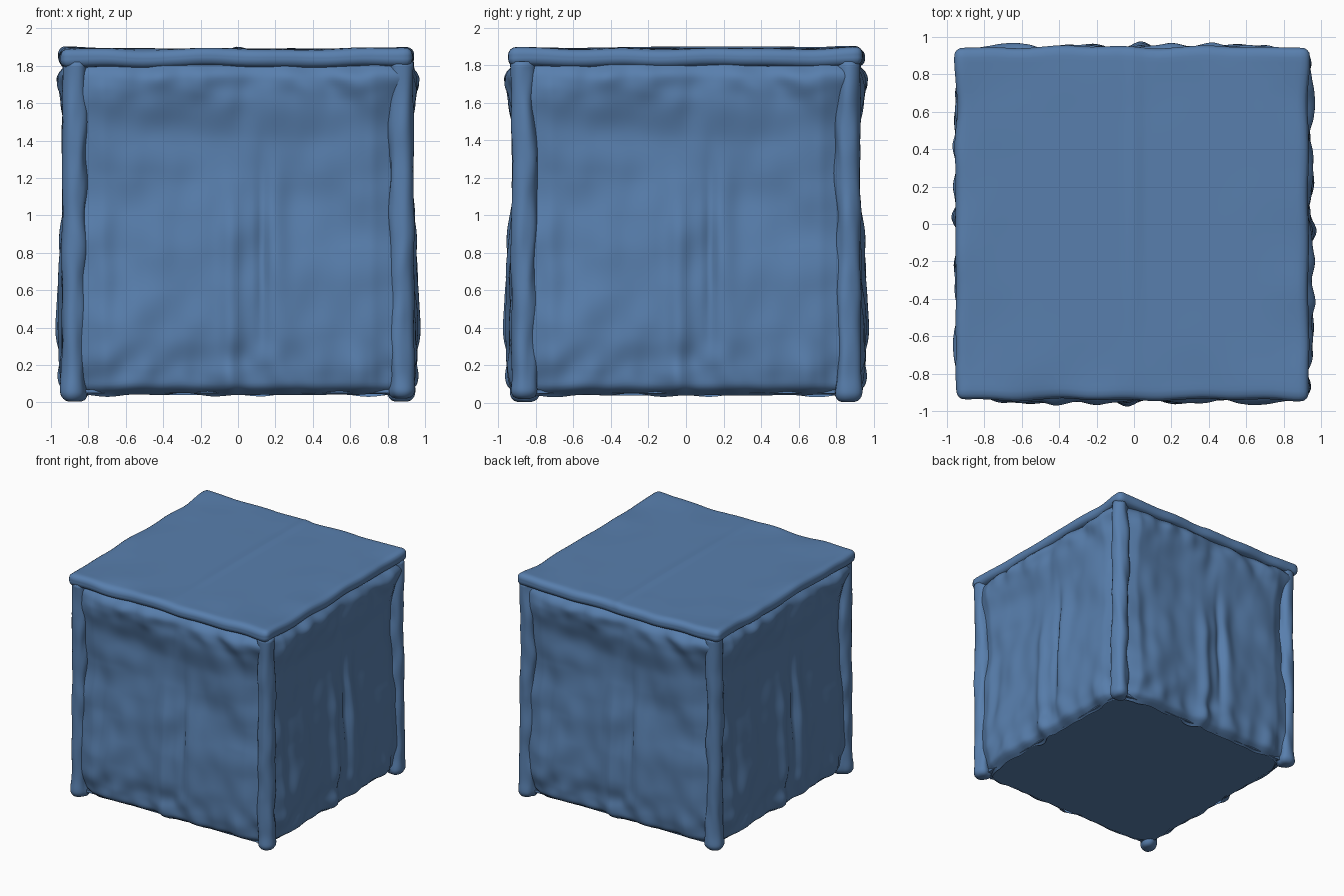
import bpy, bmesh, math
from mathutils import Vector, Matrix, noise

if "Cube" in bpy.data.objects:
    bpy.data.objects.remove(bpy.data.objects["Cube"])

mat = bpy.data.materials.new("muted blue")
mat.use_nodes = True
COLOR = (0.098, 0.212, 0.42, 1)
mat.diffuse_color = COLOR
mat.node_tree.nodes["Principled BSDF"].inputs["Base Color"].default_value = COLOR


def finish(bm, name, smooth=True):
    me = bpy.data.meshes.new(name)
    bm.to_mesh(me)
    bm.free()
    for p in me.polygons:
        p.use_smooth = smooth
    me.materials.append(mat)
    ob = bpy.data.objects.new(name, me)
    bpy.context.collection.objects.link(ob)


def bump(x, centre, width):
    return math.exp(-((x - centre) / width) ** 2)


def wob(x, y, z):
    return noise.noise(Vector((x, y, z)))


def wall_depth(u, z):
    # broad swells: a sagging roll under the lid and a belly low down
    roll = 1.73 + 0.04 * wob(u * 3, 1, 6)
    d = 0.895 + 0.060 * bump(z, roll, 0.10 if z > roll else 0.24)
    d += 0.052 * bump(z, 0.50, 0.45)
    # hollows below the roll
    d -= 0.025 * bump(u, -0.35, 0.28) * bump(z, 1.45, 0.13)
    d -= 0.018 * bump(u, 0.03, 0.07) * bump(z, 1.58, 0.15)
    # hanging folds either side of the middle
    hang = 1 / (1 + math.exp((z - 1.05) * 8))
    d += 0.032 * bump(u, -0.04, 0.055) * hang
    d -= 0.030 * bump(u, 0.13, 0.03) * bump(z, 0.78, 0.42)
    d += 0.030 * bump(u, 0.20, 0.07) * bump(z, 0.85, 0.5)
    d -= 0.022 * bump(u, -0.64, 0.06) * bump(z, 0.72, 0.33)
    # loose crumples, stronger towards the hem and the lid
    d += 0.026 * wob(u * 2.6, 3, z * 2.4) + 0.012 * wob(u * 6, 8, z * 5)
    edge = bump(z, 0.12, 0.2) + bump(z, 1.72, 0.12)
    d += 0.028 * edge * wob(u * 7, 5, z * 6)
    # ease in beside the posts, roll under at the hem and the lid
    d -= 0.045 * max(0, abs(u) - 0.72) / 0.15
    d -= 0.07 * bump(z, 0.03, 0.035)
    d -= 0.03 * bump(z, 1.83, 0.05)
    return d


# four draped walls, the same cloth turned round the middle
for i, side in enumerate(("front", "left", "back", "right")):
    bm = bmesh.new()
    bmesh.ops.create_grid(bm, x_segments=96, y_segments=110, size=1)
    for v in bm.verts:
        u = v.co.x * 0.87
        low = 0.040 + 0.025 * wob(u * 5, 2, 1)
        z = low + (1.83 - low) * (v.co.y + 1) / 2
        v.co = (u, -wall_depth(u, z), z)
    bm.transform(Matrix.Rotation(i * math.pi / 2, 4, 'Z'))
    finish(bm, side + "_wall")

# corner posts: lumpy rolls with a flared, rounded foot
RINGS, SIDES = 80, 24
for sx, x_name in ((-1, "right"), (1, "left")):
    for sy, y_name in ((-1, "front"), (1, "back")):
        bm = bmesh.new()
        foot = 0.005 if sx == sy else 0.022
        rows = []
        for k in range(RINGS + 1):
            z = foot + (1.82 - foot) * (k / RINGS) ** 1.3
            cx = sx * 0.874 + 0.010 * wob(sx, sy * 3, z * 2)
            cy = sy * 0.864 + 0.010 * wob(sx * 5, sy, z * 2)
            r = 0.066 + 0.008 * bump(z, 0.06, 0.06)
            close = min(1, (z - foot) / 0.05)
            r *= 0.45 + 0.55 * math.sqrt(1 - (1 - close) ** 2)
            row = []
            for j in range(SIDES):
                a = 2 * math.pi * j / SIDES
                c, s = math.cos(a), math.sin(a)
                # lumpier where the roll meets the walls
                inner = 1 - 0.35 * (c * sx + s * sy)
                q = r + 0.018 * inner * wob(c + sx * 4, s + sy * 4, z * 4.5)
                row.append(bm.verts.new((cx + q * c, cy + q * s, z)))
            rows.append(row)
        for lo, hi in zip(rows, rows[1:]):
            for j in range(SIDES):
                n = (j + 1) % SIDES
                bm.faces.new((lo[j], lo[n], hi[n], hi[j]))
        bm.faces.new(rows[0][::-1])
        bm.faces.new(rows[-1])
        finish(bm, y_name + "_" + x_name + "_post")

# lid: a rounded slab with a soft piped rim and a centre crease
bm = bmesh.new()
bmesh.ops.create_cube(bm, size=2)
bmesh.ops.subdivide_edges(bm, edges=bm.edges, cuts=69, use_grid_fill=True)
half, r = Vector((0.943, 0.943, 0.049)), 0.045
for v in bm.verts:
    p = Vector([c * h for c, h in zip(v.co, half)])
    core = Vector([max(-h + r, min(h - r, c)) for c, h in zip(p, half)])
    p = core + (p - core).normalized() * r
    rim = max(abs(p.x), abs(p.y)) / 0.943
    p.x += 0.018 * wob(p.y * 4, p.x, 1) * rim - 0.010
    p.y += 0.018 * wob(p.x * 4, p.y, 7) * rim + 0.004
    lift = 0.016 * wob(p.x * 3, p.y * 3, 4) * rim ** 4
    if p.z > 0:
        lift += 0.012 * bump(p.x, 0, 0.03) * bump(p.y, 0.25, 0.75)
        lift += 0.010 * (abs(p.x * p.y) / 0.88) ** 4
    p.z += 1.842 + lift
    v.co = p
finish(bm, "lid")

# flat base closing the underside
bm = bmesh.new()
bmesh.ops.create_cube(bm, size=1)
bm.transform(Matrix.Translation((0, 0, 0.06)) @ Matrix.Diagonal((1.74, 1.74, 0.02, 1)))
finish(bm, "base", smooth=False)
